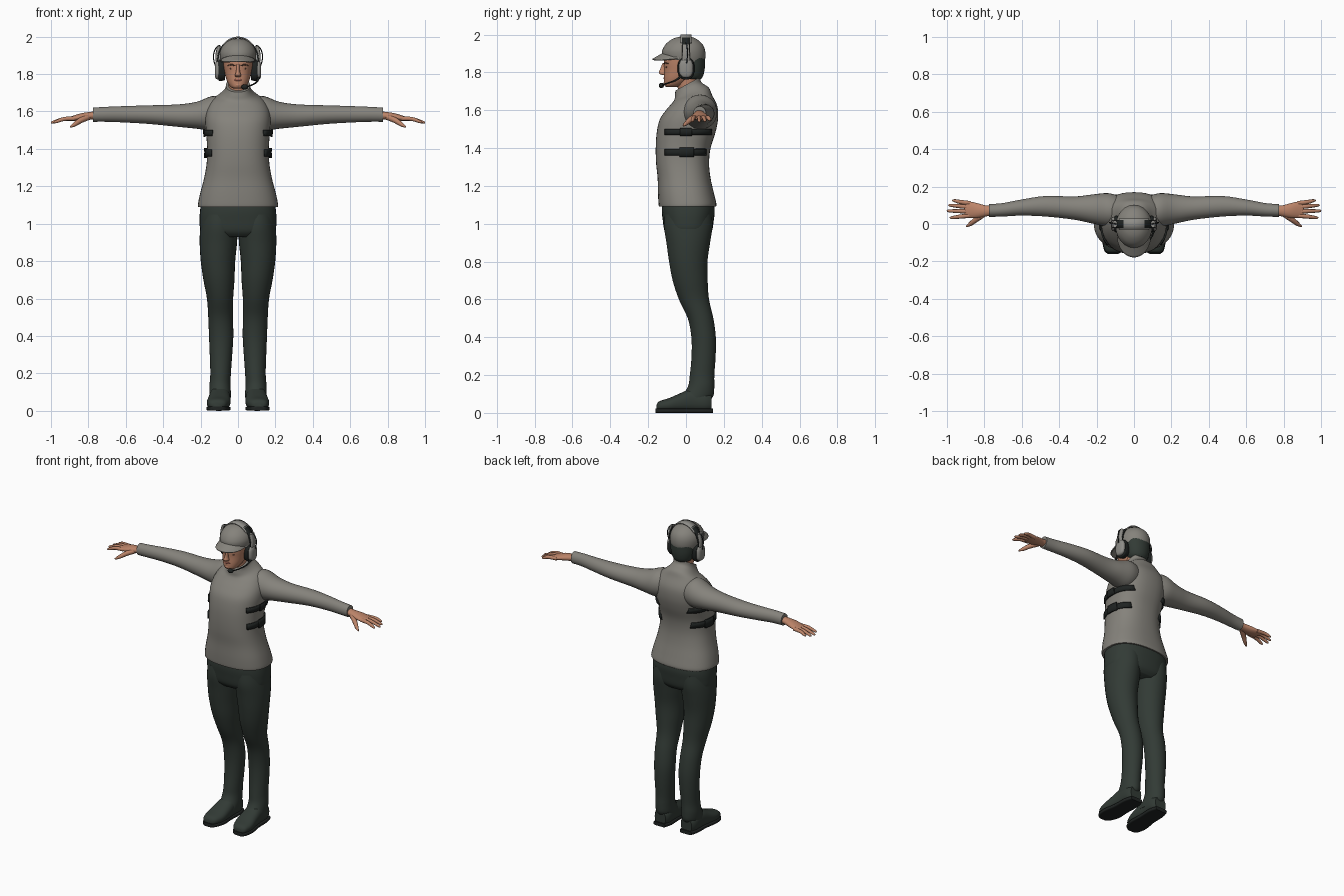
import bpy, bmesh, math
from mathutils import Vector


def material(name, r, g, b):
    m = bpy.data.materials.new(name)
    m.diffuse_color = (r, g, b, 1)
    return m


GREY = material("warm grey cloth", 0.235, 0.225, 0.2)
GREEN = material("dark green cloth", 0.032, 0.043, 0.036)
SKIN = material("skin", 0.5, 0.23, 0.14)
LIP = material("lips", 0.33, 0.11, 0.08)
BROWN = material("brow brown", 0.12, 0.06, 0.04)
BLACK = material("black webbing", 0.014, 0.017, 0.016)
SHELL = material("headset grey", 0.27, 0.265, 0.245)


def finish(name, bm, mat, mirror=False, thick=0):
    bmesh.ops.recalc_face_normals(bm, faces=bm.faces)
    me = bpy.data.meshes.new(name)
    bm.to_mesh(me)
    bm.free()
    ob = bpy.data.objects.new(name, me)
    bpy.context.collection.objects.link(ob)
    me.materials.append(mat)
    bpy.ops.object.select_all(action='DESELECT')
    ob.select_set(True)
    bpy.context.view_layer.objects.active = ob
    bpy.ops.object.shade_smooth_by_angle(angle=math.radians(50))
    if thick:
        s = ob.modifiers.new("thickness", 'SOLIDIFY')
        s.thickness, s.offset = thick, 0
    if mirror:
        ob.modifiers.new("mirror", 'MIRROR').use_mirror_merge = False
    return ob


def spline(pts, steps):
    """Catmull-Rom through tuples of any length."""
    out = []
    for i in range(len(pts) - 1):
        a, b, c, d = pts[max(i - 1, 0)], pts[i], pts[i + 1], pts[min(i + 2, len(pts) - 1)]
        for s in range(steps):
            t = s / steps
            out.append(tuple(0.5 * (2 * q + (r - p) * t + (2 * p - 5 * q + 4 * r - w) * t * t
                                    + (3 * q - p - 3 * r + w) * t ** 3)
                             for p, q, r, w in zip(a, b, c, d)))
    return out + [tuple(pts[-1])]


def skin_rings(bm, rings):
    vs = [[bm.verts.new(p) for p in ring] for ring in rings]
    n = len(vs[0])
    for a, b in zip(vs, vs[1:]):
        for i in range(n):
            bm.faces.new((a[i], a[(i + 1) % n], b[(i + 1) % n], b[i]))
    bm.faces.new(vs[0])
    bm.faces.new(vs[-1])


def loft(name, rings, mat, axis='z', power=2.0, n=28, steps=4, mirror=False):
    """rings: (x, y, z, radius_a, radius_b, tilt), cross-section normal to axis."""
    out = []
    for x, y, z, a, b, tilt in spline([r if len(r) == 6 else r + (0,) for r in rings], steps):
        U, V = {'z': ((a, 0, 0), (0, b, tilt)), 'x': ((0, a, 0), (tilt, 0, b)),
                'y': ((a, 0, 0), (0, tilt, b))}[axis]
        ring = []
        for i in range(n):
            t = 2 * math.pi * i / n
            c, s = math.cos(t), math.sin(t)
            c = math.copysign(abs(c) ** (2 / power), c)
            s = math.copysign(abs(s) ** (2 / power), s)
            ring.append(Vector((x, y, z)) + Vector(U) * c + Vector(V) * s)
        out.append(ring)
    bm = bmesh.new()
    skin_rings(bm, out)
    return finish(name, bm, mat, mirror)


def tube(name, pts, mat, mirror=False, n=10, steps=4):
    """pts: (x, y, z, radius) along a path."""
    path = spline(pts, steps)
    rings = []
    for i, p in enumerate(path):
        d = Vector(path[min(i + 1, len(path) - 1)][:3]) - Vector(path[max(i - 1, 0)][:3])
        q = d.to_track_quat('Z', 'Y')
        rings.append([Vector(p[:3]) + q @ Vector((p[3] * math.cos(2 * math.pi * k / n),
                      p[3] * math.sin(2 * math.pi * k / n), 0)) for k in range(n)])
    bm = bmesh.new()
    skin_rings(bm, rings)
    return finish(name, bm, mat, mirror)


def sheet(name, f, nu, nv, mat, thick, mirror=False):
    """Thin surface from f(u, v), u and v in 0..1."""
    bm = bmesh.new()
    vs = [[bm.verts.new(f(i / nu, j / nv)) for j in range(nv + 1)] for i in range(nu + 1)]
    for i in range(nu):
        for j in range(nv):
            bm.faces.new((vs[i][j], vs[i + 1][j], vs[i + 1][j + 1], vs[i][j + 1]))
    return finish(name, bm, mat, mirror, thick)


def blob(name, loc, size, mat, mirror=False):
    bm = bmesh.new()
    bmesh.ops.create_uvsphere(bm, u_segments=16, v_segments=10, radius=1)
    for v in bm.verts:
        v.co = Vector(loc) + Vector([c * s for c, s in zip(v.co, size)])
    return finish(name, bm, mat, mirror)


# Sweater body with tilted collar, and sleeves
TORSO = [(0, .008, 1.09, .213, .15), (0, .008, 1.105, .214, .153), (0, 0, 1.16, .203, .148),
         (0, -.01, 1.24, .182, .14), (0, -.018, 1.32, .168, .14), (0, -.015, 1.40, .165, .145),
         (0, 0, 1.48, .17, .155), (0, .015, 1.55, .175, .154), (0, .03, 1.61, .167, .136, .01),
         (0, .033, 1.66, .138, .105, .02), (0, .03, 1.69, .095, .09, .03),
         (0, .012, 1.715, .07, .07, .032), (0, .01, 1.74, .064, .066, .036)]
loft("sweater", TORSO, GREY, power=2.4, n=40)
loft("sleeve", [(.08, .07, 1.595, .08, .08), (.14, .075, 1.59, .09, .092), (.22, .08, 1.58, .078, .072),
                (.32, .085, 1.578, .062, .06), (.47, .095, 1.583, .055, .05),
                (.60, .088, 1.585, .043, .044), (.70, .076, 1.585, .036, .04),
                (.775, .072, 1.583, .034, .038)], GREY, 'x', mirror=True)

# Side straps with buckles, following the sweater
BODY = spline([r if len(r) == 6 else r + (0,) for r in TORSO], 8)


def strap(name, z, half, y0, y1, lift, mat):
    def f(u, v):
        zz, y = z + half * (2 * v - 1), y0 + (y1 - y0) * u
        r = min(BODY, key=lambda q: abs(q[2] - zz))
        k = min(abs((y - r[1]) / r[4]), .99)
        return (r[3] * (1 - k ** 2.4) ** (1 / 2.4) + lift, y, zz)
    sheet(name, f, 14, 2, mat, .009, True)


strap("upper_strap", 1.485, .016, -.11, .135, .005, BLACK)
strap("lower_strap", 1.378, .018, -.11, .105, .005, BLACK)
strap("upper_buckle", 1.485, .021, -.03, .03, .011, BLACK)
strap("lower_buckle", 1.378, .026, -.035, .04, .011, BLACK)

# Hands
loft("palm", [(.75, .072, 1.58, .026, .022), (.79, .07, 1.577, .029, .021), (.84, .072, 1.57, .04, .02),
              (.88, .076, 1.563, .044, .015), (.905, .078, 1.56, .04, .01)], SKIN, 'x', n=20, mirror=True)
for nm, y0, x1, y1, z1 in (("little", .111, .972, .125, 1.545), ("ring", .09, .992, .1, 1.54),
                           ("middle", .067, 1.0, .07, 1.538), ("index", .045, .985, .034, 1.54)):
    tube(nm + "_finger", [(.875, y0, 1.562, .012), (.93, (y0 + y1) / 2, 1.56, .011),
                          (x1 - .012, y1, z1 + .005, .008), (x1, y1, z1, .003)], SKIN, True)
tube("thumb", [(.80, .055, 1.57, .016), (.84, .027, 1.553, .015), (.875, 0, 1.53, .011),
               (.897, -.014, 1.517, .004)], SKIN, True)

# Trousers
loft("trouser_hips", [(0, .012, .93, .15, .10), (0, .012, .96, .198, .125), (0, .012, 1.02, .205, .135),
                      (0, .012, 1.07, .203, .14), (0, .01, 1.12, .195, .135)], GREEN, power=2.4, n=36)
loft("trouser_leg", [(.095, .025, .055, .055, .09), (.095, .06, .09, .057, .085), (.096, .08, .14, .056, .07),
                     (.093, .085, .2, .055, .065), (.091, .093, .3, .06, .064), (.09, .093, .4, .065, .065),
                     (.093, .077, .5, .066, .068), (.096, .042, .6, .07, .08), (.102, .022, .7, .083, .093),
                     (.107, .012, .8, .092, .102), (.105, .012, .9, .1, .116), (.102, .012, .98, .1, .128),
                     (.10, .012, 1.05, .095, .125)], GREEN, n=30, mirror=True)

# Shoes: soft upper over a flat sole
loft("shoe", [(.112, -.155, .03, .025, .015), (.11, -.14, .036, .046, .026), (.105, -.09, .042, .062, .036),
              (.1, -.03, .054, .06, .05), (.098, .03, .065, .056, .062), (.096, .1, .06, .054, .057),
              (.096, .135, .055, .04, .045)], GREEN, 'y', 2.4, mirror=True)
loft("shoe_sole", [(.112, -.16, .012, .028, .012), (.11, -.14, .012, .05, .012), (.105, -.08, .012, .064, .012),
                   (.1, 0, .012, .056, .012), (.097, .09, .012, .056, .012),
                   (.097, .142, .012, .042, .012)], BLACK, 'y', 5, mirror=True)

# Neck, head and face
loft("neck", [(0, .02, 1.66, .05, .052), (0, .01, 1.72, .05, .054), (0, .005, 1.80, .055, .06)], SKIN)
loft("head", [(0, -.078, 1.722, .02, .022), (0, -.068, 1.732, .04, .047), (0, -.045, 1.765, .06, .072),
              (0, -.023, 1.81, .072, .092), (0, -.015, 1.85, .079, .102), (0, -.012, 1.90, .083, .1)],
     SKIN, power=2.2)
loft("nose", [(0, -.11, 1.785, .013, .014), (0, -.122, 1.795, .017, .022), (0, -.118, 1.815, .01, .02),
              (0, -.112, 1.85, .008, .012)], SKIN, n=14)
blob("chin", (0, -.1, 1.742, ), (.022, .019, .015), SKIN)
blob("lips", (0, -.109, 1.769), (.024, .011, .008), LIP)
blob("eye", (.032, -.103, 1.828), (.013, .005, .005), BROWN, True)
tube("eyebrow", [(.015, -.115, 1.845, .003), (.035, -.108, 1.85, .004), (.055, -.093, 1.846, .002)], BROWN, True)
loft("hair", [(0, .035, 1.765, .05, .045), (0, .032, 1.785, .066, .06), (0, .03, 1.83, .078, .07),
              (0, .025, 1.89, .083, .075)], GREEN)

# Cap with curved brim
loft("cap", [(0, -.012, 1.862, .092, .108, -.012), (0, -.012, 1.89, .097, .115, -.006),
             (0, -.012, 1.92, .096, .112), (0, -.01, 1.95, .083, .096), (0, -.008, 1.975, .058, .066),
             (0, -.006, 1.987, .03, .035), (0, -.005, 1.99, .005, .005)], GREY, n=36)


def brim(u, v):
    w = 2 * u - 1
    arc = math.sqrt(max(0, 1 - w * w))
    return (.092 * w, -.015 - .102 * arc ** .8 - .06 * v * arc ** .7, 1.902 - .026 * w * w - .034 * v * arc)


sheet("cap_brim", brim, 24, 6, GREY, .007)


# Headset: band over the cap, ear cups, side wires and microphone boom
def band(half, rx, rz, cut):
    def f(u, v):
        t = cut + (math.pi - 2 * cut) * u
        return (rx * math.cos(t), half * (2 * v - 1), 1.868 + rz * math.sin(t))
    return f


sheet("headband", band(.022, .108, .128, 0), 32, 2, BLACK, .008)
sheet("headband_pad", band(.03, .107, .129, .75), 24, 2, SHELL, .007)
loft("ear_cushion", [(.07, 0, 1.82, .04, .052), (.095, 0, 1.82, .045, .058), (.103, 0, 1.82, .042, .054)],
     BLACK, 'x', 2.6, mirror=True)
loft("ear_cup", [(.1, 0, 1.822, .038, .05), (.112, 0, 1.822, .037, .05), (.12, 0, 1.82, .03, .042),
                 (.124, 0, 1.82, .018, .028)], SHELL, 'x', 2.6, mirror=True)
loft("cup_slider", [(.107, 0, 1.86, .011, .022), (.11, 0, 1.90, .011, .02), (.102, 0, 1.95, .01, .018)],
     SHELL, 'z', 4, mirror=True)
tube("headset_wire", [(.095, 0, 1.955, .003), (.118, .005, 1.94, .003), (.131, .008, 1.9, .003),
                      (.126, .005, 1.86, .003), (.115, 0, 1.835, .003)], BLACK, True, n=6)
tube("microphone_boom", [(.112, -.02, 1.785, .007), (.1, -.055, 1.758, .005), (.075, -.1, 1.742, .004),
                         (.042, -.128, 1.732, .004)], BLACK)
blob("microphone", (.036, -.13, 1.731), (.019, .014, .014), BLACK)
